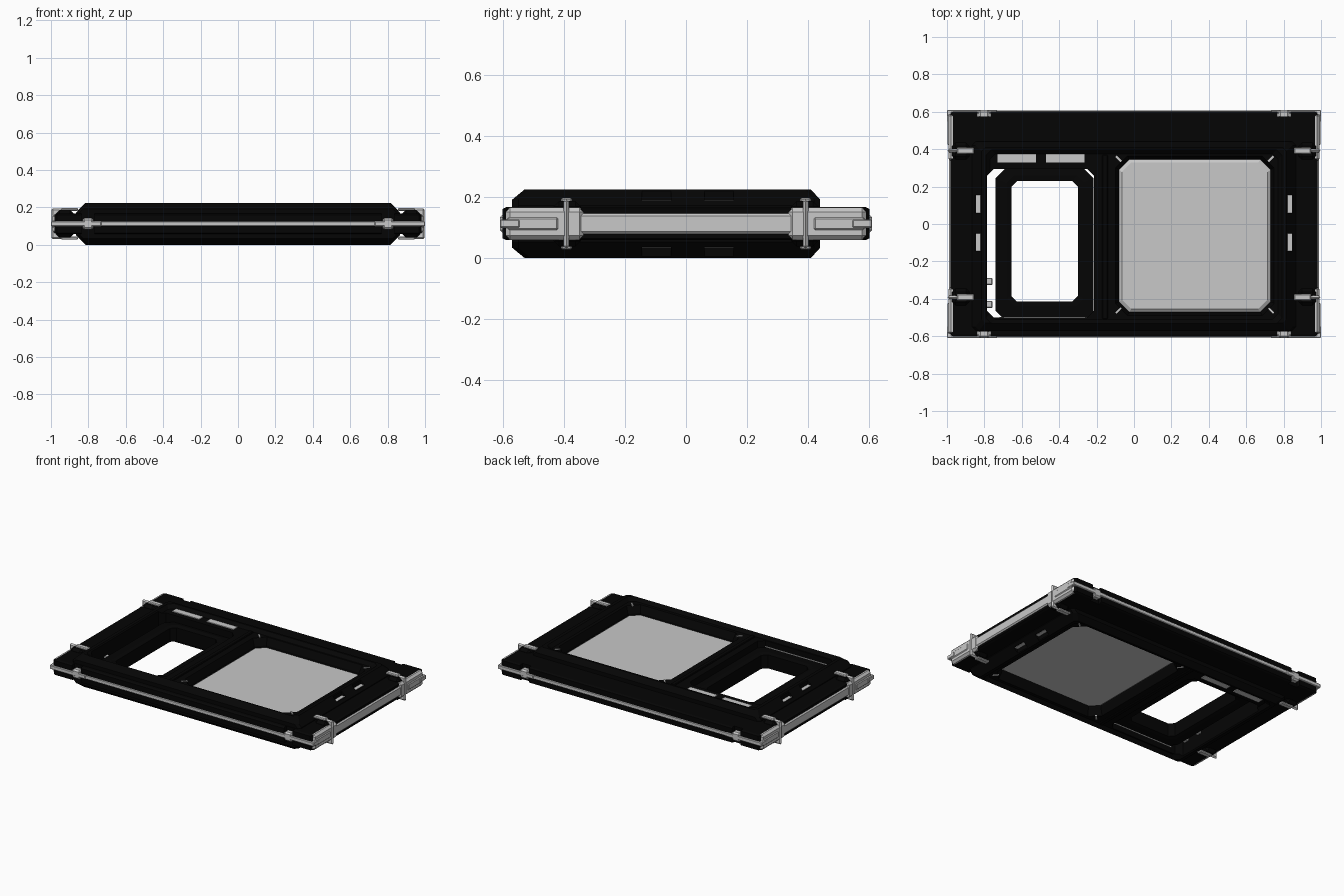
import bpy, bmesh, math
from mathutils import Matrix

if "Cube" in bpy.data.objects:
    bpy.data.objects.remove(bpy.data.objects["Cube"])


def material(name, v):
    m = bpy.data.materials.new(name)
    m.diffuse_color = (v, v, v, 1)
    m.use_nodes = True
    m.node_tree.nodes["Principled BSDF"].inputs["Base Color"].default_value = m.diffuse_color
    return m


BLACK = material("black_shell", 0.0015)
GREY = material("light_grey_metal", 0.58)
MID = 0.112          # the panel is mirrored about this height
SIGNS = (-1, 1)


def finish(name, bm, mat, bevel=0):
    bmesh.ops.recalc_face_normals(bm, faces=bm.faces)
    me = bpy.data.meshes.new(name)
    bm.to_mesh(me)
    bm.free()
    me.materials.append(mat)
    ob = bpy.data.objects.new(name, me)
    bpy.context.collection.objects.link(ob)
    if bevel:
        b = ob.modifiers.new("bevel", "BEVEL")
        b.width, b.segments = bevel, 1
    return ob


def loft(name, sections, mat, ring=False):
    """Stack of corner-cut rectangles (x0, x1, y0, y1, cut, z)."""
    bm = bmesh.new()
    loops = []
    for x0, x1, y0, y1, c, z in sections:
        pts = [(x0 + c, y0), (x1 - c, y0), (x1, y0 + c), (x1, y1 - c),
               (x1 - c, y1), (x0 + c, y1), (x0, y1 - c), (x0, y0 + c)]
        loops.append([bm.verts.new((x, y, z)) for x, y in pts])
    pairs = list(zip(loops, loops[1:]))
    if ring:
        pairs.append((loops[-1], loops[0]))
    for a, b in pairs:
        for i in range(8):
            j = (i + 1) % 8
            bm.faces.new((a[i], a[j], b[j], b[i]))
    if not ring:
        bm.faces.new(loops[0])
        bm.faces.new(loops[-1])
    return finish(name, bm, mat)


def box(name, xr, yr, zr, mat, bevel=0, rot=None):
    bm = bmesh.new()
    bmesh.ops.create_cube(bm, size=1)
    size = [abs(r[1] - r[0]) for r in (xr, yr, zr)]
    mid = [(r[1] + r[0]) / 2 for r in (xr, yr, zr)]
    m = Matrix.Translation(mid) @ (rot or Matrix()) @ Matrix.Diagonal((*size, 1))
    bmesh.ops.transform(bm, matrix=m, verts=bm.verts)
    return finish(name, bm, mat, bevel)


def cut(target, cutter):
    cutter.hide_render = cutter.hide_viewport = True
    mod = target.modifiers.new(cutter.name, "BOOLEAN")
    mod.operation, mod.solver, mod.object = "DIFFERENCE", "EXACT", cutter


def around(half, mid=MID):
    return (mid - half, mid + half)


def span(s, a, b):
    return tuple(sorted((s * a, s * b)))


# thick central body with bevelled rims
body = loft("main_body", [
    (-.815, .815, -.53, .41, .02, 0), (-.848, .848, -.57, .44, .02, .033),
    (-.866, .866, -.57, .44, .02, .052), (-.866, .866, -.57, .44, .02, .172),
    (-.848, .848, -.57, .44, .02, .191), (-.815, .815, -.53, .41, .02, .224)], BLACK)

# cutters: shallow recess on both faces, window opening, panel opening
for c in (
        loft("upper_recess_cutter", [(-.77, .77, -.51, .375, .03, .202),
                                     (-.80, .80, -.54, .405, .03, .232)], BLACK),
        loft("lower_recess_cutter", [(-.80, .80, -.54, .405, .03, -.008),
                                     (-.77, .77, -.51, .375, .03, .022)], BLACK),
        loft("window_cutter", [(-.785, -.215, -.5, .295, .035, -.05),
                               (-.785, -.215, -.5, .295, .035, .3)], BLACK),
        loft("panel_cutter", [(-.115, .765, -.505, .38, .07, -.02),
                              (-.08, .73, -.47, .345, .055, .07),
                              (-.08, .73, -.47, .345, .055, .154),
                              (-.115, .765, -.505, .38, .07, .244)], BLACK)):
    cut(body, c)

# thinner outer border
border = loft("outer_border", [
    (-.965, .965, -.59, .59, .012, .058), (-.98, .98, -.602, .602, .012, .064),
    (-.98, .98, -.602, .602, .012, .160), (-.965, .965, -.59, .59, .012, .166),
    (-.83, .83, -.55, .42, .01, .166), (-.83, .83, -.55, .42, .01, .058)], BLACK, ring=True)

# window leaf with a stepped, corner-cut opening
loft("window_leaf", [
    (-.74, -.216, -.515, .295, .05, .068), (-.74, -.216, -.515, .295, .05, .156),
    (-.68, -.27, -.44, .26, .04, .164), (-.655, -.30, -.415, .23, .03, .158),
    (-.655, -.30, -.415, .23, .03, .066), (-.68, -.27, -.44, .26, .04, .060)],
    BLACK, ring=True)

# small hinge lugs in the slit beside the leaf
for y in (-.307, -.43):
    box("hinge_lug", (-.79, -.757), around(.019, y), around(.02), GREY, .004)

# grey square panel with a chamfered edge
loft("square_panel", [(-.065, .715, -.455, .328, .05, .074),
                      (-.081, .731, -.471, .346, .055, .086),
                      (-.081, .731, -.471, .346, .055, .138),
                      (-.065, .715, -.455, .328, .05, .150)], GREY)

# details repeated on the upper and lower faces
for sz in SIGNS:
    zr = around(.003, MID + sz * .092)
    for x0, x1 in ((-.73, -.525), (-.47, -.265)):
        box("face_strip", (x0, x1), (.33, .373), zr, GREY)
    # dividing rib between window and panel
    box("divider_rib", (-.17, -.14), (-.51, .37), around(.008, MID + sz * .09), BLACK, .004)
    # thin strip on the inner wall of the window recess
    box("recess_strip", (-.72, -.25), (-.502, -.497), around(.003, MID + sz * .05), GREY)
    # diagonal corner marks around the square panel
    for x, y, a in ((-.082, .348, 135), (.732, .348, 45),
                    (.732, -.462, -45), (-.082, -.462, -135)):
        box("corner_mark", around(.02, x), around(.005, y), around(.004, MID + sz * .09),
            GREY, rot=Matrix.Rotation(math.radians(a), 4, "Z"))
    # flat strips set in notches along the two short sides
    for sx in SIGNS:
        for y0, y1 in ((.06, .155), (-.145, -.05)):
            cut(body, box("strip_notch_cutter", span(sx, .82, .9), (y0, y1),
                          tuple(sorted((MID + sz * .076, MID + sz * .14))), BLACK))
            box("bevel_strip", span(sx, .819, .846), (y0, y1),
                around(.002, MID + sz * .076), GREY)

# long rails on the front and back edges
for sy in SIGNS:
    box("long_rail", (-.985, .985), span(sy, .59, .607), around(.012), GREY, .003)

# short rails on the left and right edges
for sx in SIGNS:
    box("short_rail", span(sx, .96, .988), (-.36, .36), around(.034), GREY, .009)
    for sy in SIGNS:
        # corner block with raised plate and wrapping strips
        box("corner_block", span(sx, .955, .992), span(sy, .335, .592), around(.053), GREY, .014)
        box("corner_plate", span(sx, .98, .997), span(sy, .42, .585), around(.021), GREY, .005)
        box("corner_strip_side", span(sx, .975, 1.0), span(sy, .545, .61), around(.014), GREY, .004)
        box("corner_strip_edge", span(sx, .73, .99), span(sy, .595, .61), around(.014), GREY, .004)
        # raised black pad carrying the side clip
        box("clip_pad", span(sx, .88, .972), span(sy, .345, .435), around(.074), BLACK, .018)
        # side clip: thin post with collar and flat arms
        y = sy * .392
        box("clip_post", span(sx, .935, .998), around(.009, y), around(.082), GREY, .012)
        box("clip_collar", span(sx, .945, .957), around(.034, y), around(.056), GREY, .004)
        # small clip seated in a notch on the long rail
        cut(border, box("rail_notch_cutter", span(sx, .768, .836), span(sy, .574, .64),
                        around(.1), BLACK))
        box("rail_clip", span(sx, .772, .832), span(sy, .565, .61), around(.031), GREY, .01)
        for sz in SIGNS:
            box("clip_arm", span(sx, .855, .947), around(.018, y),
                around(.008, MID + sz * .077), GREY, .005)
